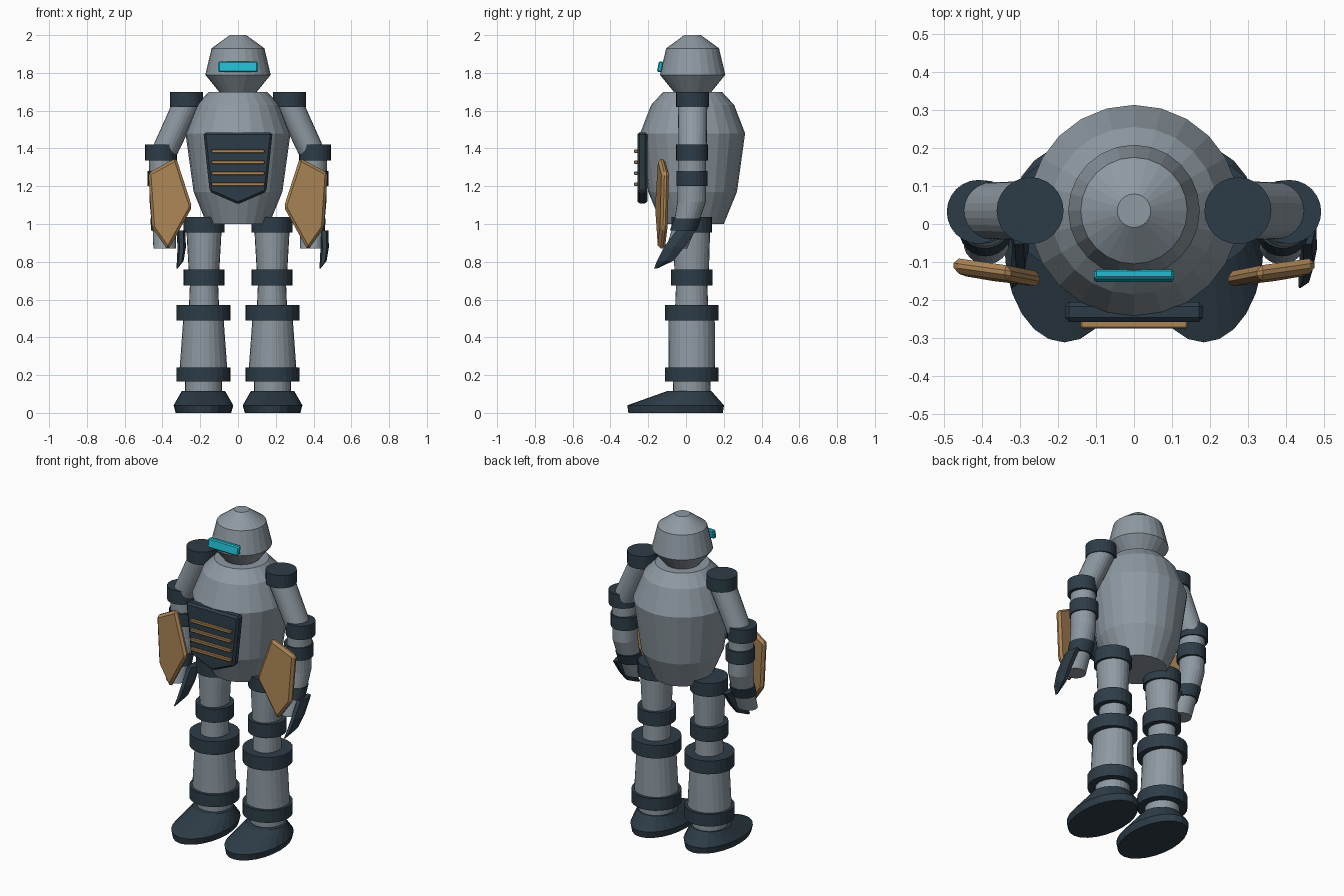
import bpy, bmesh, math

if "Cube" in bpy.data.objects:
    bpy.data.objects.remove(bpy.data.objects["Cube"])

CY = 0.035  # depth of the body axis


def material(name, color):
    m = bpy.data.materials.new(name)
    m.diffuse_color = (*color, 1)
    m.use_nodes = True
    m.node_tree.nodes["Principled BSDF"].inputs["Base Color"].default_value = m.diffuse_color
    return m


GREY = material("steel grey", (0.27, 0.32, 0.36))
DARK = material("dark slate", (0.027, 0.046, 0.064))
TAN = material("bronze tan", (0.41, 0.235, 0.092))
CYAN = material("visor cyan", (0.015, 0.50, 0.63))


def finish(name, bm, mat):
    bmesh.ops.recalc_face_normals(bm, faces=bm.faces)
    me = bpy.data.meshes.new(name)
    bm.to_mesh(me)
    bm.free()
    me.materials.append(mat)
    ob = bpy.data.objects.new(name, me)
    bpy.context.collection.objects.link(ob)
    return ob


def loft(name, rings, mat, n=24):
    """Capped skin over horizontal ellipses given as (x, y, z, rx, ry)."""
    bm = bmesh.new()
    loops = []
    for x, y, z, rx, ry in rings:
        loops.append([bm.verts.new((x + rx * math.cos(2 * math.pi * i / n),
                                    y + ry * math.sin(2 * math.pi * i / n), z))
                      for i in range(n)])
    for a, b in zip(loops, loops[1:]):
        for i in range(n):
            j = (i + 1) % n
            bm.faces.new((a[i], a[j], b[j], b[i]))
    bm.faces.new(loops[0])
    bm.faces.new(loops[-1])
    return finish(name, bm, mat)


def band(name, x, y, z0, z1, r):
    return loft(name, [(x, y, z0, r, r), (x, y, z1, r, r)], DARK)


def plate(name, outline, y0, y1, mat, bevel=0.0, yaw=0.0, lean=0.0):
    """Upright plate from an (x, z) outline, sheared by yaw and lean."""
    bm = bmesh.new()
    zc = sum(p[1] for p in outline) / len(outline)
    front, back = [[bm.verts.new((x, y + yaw * x + lean * (z - zc), z)) for x, z in outline]
                   for y in (y0, y1)]
    bm.faces.new(front)
    bm.faces.new(back)
    for i in range(len(outline)):
        j = (i + 1) % len(outline)
        bm.faces.new((front[i], front[j], back[j], back[i]))
    ob = finish(name, bm, mat)
    if bevel:
        mod = ob.modifiers.new("edge_bevel", 'BEVEL')
        mod.width = bevel
        mod.segments = 1
    return ob


def box(w, z0, z1):
    return [(-w, z0), (w, z0), (w, z1), (-w, z1)]


# Torso and helmet
loft("torso", [(0, CY, z, r, r) for z, r in
               ((1.0, 0.165), (1.17, 0.235), (1.48, 0.278), (1.63, 0.22), (1.70, 0.155))], GREY)
loft("head", [(0, CY, z, r, r) for z, r in
              ((1.68, 0.09), (1.70, 0.10), (1.79, 0.173), (1.93, 0.14), (2.0, 0.044))], GREY)
plate("visor", box(0.105, 1.805, 1.86), -0.149, -0.123, CYAN, 0.006, lean=0.18)

# Chest plate with raised bars
plate("chest_plate", [(-0.183, 1.485), (0.183, 1.485), (0.15, 1.17), (0, 1.105), (-0.15, 1.17)],
      -0.258, -0.205, DARK, 0.012)
for i in range(4):
    z = 1.21 + i * 0.0585
    plate(f"chest_bar_{i + 1}", box(0.14, z - 0.009, z + 0.009), -0.274, -0.25, TAN, 0.003)

for s, side in ((-1, "left"), (1, "right")):
    # Arm
    band(f"shoulder_{side}", s * 0.273, CY, 1.62, 1.70, 0.088)
    loft(f"upper_arm_{side}", [(s * 0.27, CY, 1.64, 0.078, 0.078),
                               (s * 0.395, CY, 1.37, 0.074, 0.074)], GREY)
    band(f"elbow_band_{side}", s * 0.408, 0.032, 1.335, 1.42, 0.084)
    loft(f"forearm_{side}", [(s * 0.402, 0.032, 1.36, 0.070, 0.074),
                             (s * 0.398, 0.03, 1.12, 0.070, 0.076),
                             (s * 0.392, -0.005, 0.98, 0.064, 0.062)], GREY)
    band(f"forearm_band_{side}", s * 0.395, 0.032, 1.20, 1.28, 0.083)
    loft(f"wrist_band_{side}", [(s * 0.39, -0.015, 0.965, 0.07, 0.07),
                                (s * 0.392, 0.008, 1.03, 0.072, 0.072)], DARK)
    loft(f"hand_{side}", [(s * 0.39, -0.01, 0.98, 0.062, 0.062),
                          (s * 0.388, -0.05, 0.87, 0.060, 0.056)], GREY)
    # Both blades sit on the same side of their hand
    bx = 0.455 if s > 0 else -0.302
    loft(f"blade_{side}", [(bx, 0.0, 0.965, 0.024, 0.06), (bx + 0.004, -0.065, 0.875, 0.022, 0.062),
                           (bx - 0.004, -0.11, 0.805, 0.018, 0.05),
                           (bx - 0.02, -0.16, 0.765, 0.003, 0.01)], DARK, 6)
    # Forearm shield
    plate(f"shield_{side}", [(s * x, z) for x, z in
          ((0.327, 1.35), (0.475, 1.27), (0.455, 0.98), (0.37, 0.86), (0.243, 1.09))],
          -0.202, -0.162, TAN, 0.014, yaw=s * 0.15, lean=0.015)

    # Leg
    x = s * 0.18
    band(f"hip_band_{side}", x, 0.03, 0.955, 1.037, 0.108)
    loft(f"thigh_{side}", [(x, 0.03, 0.70, 0.078, 0.09), (x, 0.03, 0.98, 0.094, 0.098)], GREY)
    band(f"knee_band_{side}", x, 0.03, 0.675, 0.76, 0.109)
    loft(f"knee_{side}", [(x, 0.03, 0.55, 0.08, 0.088), (x, 0.03, 0.70, 0.074, 0.082)], GREY)
    x = s * 0.183
    band(f"shin_top_band_{side}", x, 0.03, 0.49, 0.572, 0.142)
    loft(f"shin_{side}", [(x, 0.03, 0.22, 0.127, 0.124), (x, 0.03, 0.51, 0.106, 0.122)], GREY)
    band(f"ankle_band_{side}", x, 0.03, 0.165, 0.24, 0.142)
    loft(f"ankle_{side}", [(x, 0.03, 0.10, 0.098, 0.098), (x, 0.03, 0.18, 0.098, 0.1)], GREY)
    loft(f"foot_{side}", [(x, -0.055, 0.0, 0.147, 0.25), (x, -0.055, 0.04, 0.158, 0.256),
                          (x, 0.017, 0.115, 0.115, 0.118)], DARK)
